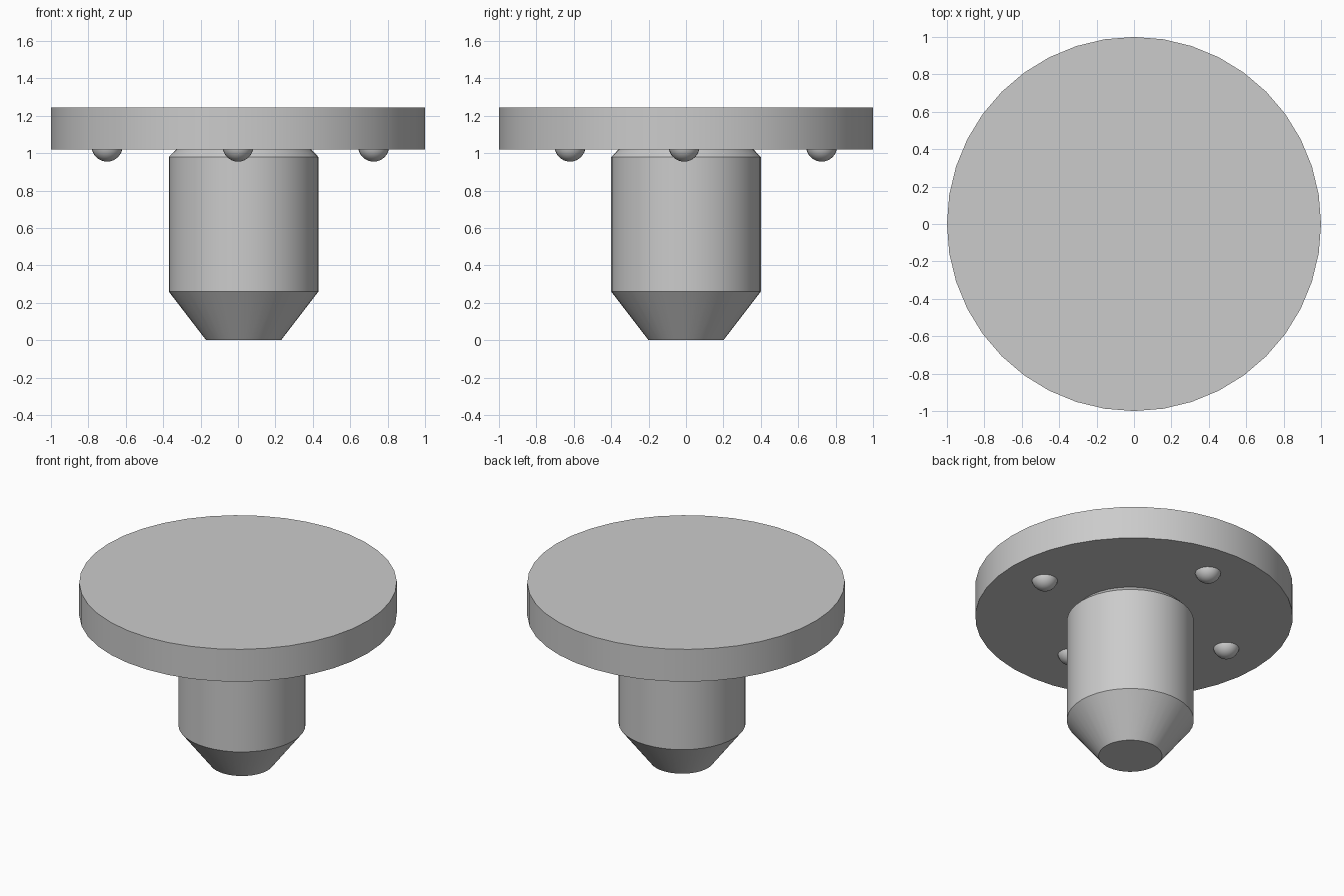
import bpy, bmesh, math

if "Cube" in bpy.data.objects:
    bpy.data.objects.remove(bpy.data.objects["Cube"])


def turned(name, profile, center=(0, 0), sides=40):
    """Closed solid of revolution from (radius, z) points, bottom to top."""
    bm = bmesh.new()
    rings = []
    for r, z in profile:
        rings.append([bm.verts.new((r * math.cos(2 * math.pi * i / sides),
                                    r * math.sin(2 * math.pi * i / sides), z))
                      for i in range(sides)])
    for low, high in zip(rings, rings[1:]):
        for i in range(sides):
            j = (i + 1) % sides
            bm.faces.new((low[i], low[j], high[j], high[i]))
    bm.faces.new(rings[0][::-1])
    bm.faces.new(rings[-1])
    mesh = bpy.data.meshes.new(name)
    bm.to_mesh(mesh)
    bm.free()
    obj = bpy.data.objects.new(name, mesh)
    obj.location = (*center, 0)
    bpy.context.collection.objects.link(obj)
    smooth(obj)


def smooth(obj):
    bpy.ops.object.select_all(action='DESELECT')
    obj.select_set(True)
    bpy.context.view_layer.objects.active = obj
    bpy.ops.object.shade_smooth_by_angle(angle=math.radians(30))


# Wide flat head
turned("head_disc", [(1.0, 1.02), (1.0, 1.245)])

# Slightly off-centre stem with tapered tip and chamfered shoulder
turned("stem", [(0.2, 0), (0.4, 0.26), (0.4, 0.98), (0.36, 1.021)], (0.03, 0))

# Small round bumps under the head
for i, (x, y) in enumerate([(0.725, -0.01), (0, 0.725), (-0.70, 0.07), (0, -0.62)]):
    bpy.ops.mesh.primitive_uv_sphere_add(segments=24, ring_count=16, radius=0.083,
                                         location=(x, y, 1.038))
    bump = bpy.context.object
    bump.name = f"underside_bump_{i + 1}"
    smooth(bump)
